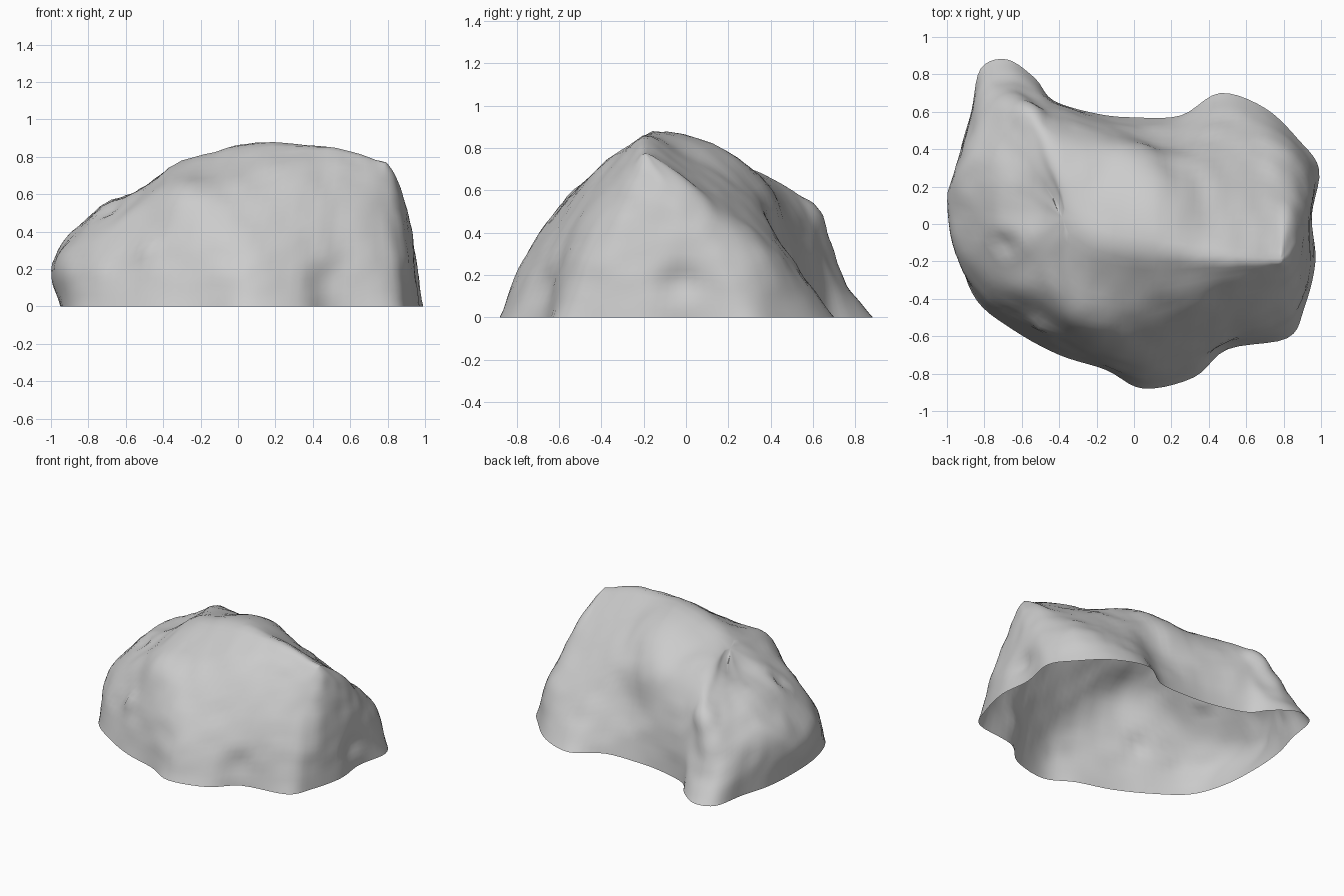
import bpy
import bmesh
from mathutils import Vector, noise

cube = bpy.data.objects.get("Cube")
if cube:
    bpy.data.objects.remove(cube)

AROUND, UPWARD = 5, 8    # samples between control points

# Contours in hundredths of a unit, counter-clockwise from the +x end
footprint = [
    (95, 4), (99, 29), (88, 45), (70, 62), (46, 70), (25, 58), (0, 57),
    (-20, 59), (-43, 66), (-53, 78), (-68, 88), (-82, 83), (-87, 60),
    (-93, 38), (-95, 12), (-93, -17), (-84, -41), (-64, -57), (-40, -70),
    (-15, -78), (5, -88), (32, -82), (50, -67), (82, -61), (91, -45), (97, -20)]
waist = [
    (94, 3, 30), (94, 22, 25), (84, 37, 29), (67, 50, 23), (46, 52, 25),
    (24, 46, 31), (2, 48, 32), (-20, 54, 32), (-42, 61, 33), (-53, 67, 27),
    (-66, 75, 18), (-78, 71, 20), (-86, 50, 30), (-93, 33, 32), (-100, 12, 22),
    (-94, -15, 25), (-81, -36, 24), (-59, -49, 27), (-37, -62, 31),
    (-12, -72, 31), (7, -77, 26), (33, -68, 30), (53, -59, 32), (78, -50, 34),
    (89, -38, 30), (94, -15, 30)]
shoulder = [
    (88, -5, 58), (84, 8, 56), (76, 18, 51), (60, 24, 52), (42, 26, 58),
    (25, 28, 64), (5, 34, 67), (-15, 36, 66), (-38, 43, 64), (-50, 53, 59),
    (-59, 57, 52), (-67, 52, 49), (-71, 40, 50), (-76, 25, 51), (-79, 8, 49),
    (-73, -10, 50), (-61, -25, 51), (-45, -34, 59), (-30, -49, 62),
    (-10, -53, 60), (10, -52, 59), (34, -44, 67), (56, -36, 69),
    (75, -30, 66), (83, -25, 64), (86, -16, 64)]
ridge = [(-36, 2, 77), (-26, -6, 81), (-10, -12, 85), (20, -17, 90),
         (50, -18, 87), (78, -20, 80)]

# Local swellings and hollows: centre, radius, push along the normal
lumps = [
    ((-0.57, 0.6, 0.5), 0.13, 0.025),
    ((0.15, 0.47, 0.35), 0.25, -0.03),
    ((0.1, 0.08, 0.8), 0.35, 0.04),
    ((-0.53, 0.08, 0.66), 0.24, -0.06),
    ((-0.2, -0.35, 0.72), 0.2, -0.02),
    ((0.92, -0.05, 0.15), 0.15, -0.04),
    ((0.45, -0.68, 0.12), 0.15, -0.03),
    ((-0.68, -0.1, 0.5), 0.1, -0.03),
    ((-0.5, -0.55, 0.3), 0.1, 0.025),
]


def vec(point):
    return Vector((*point, 0)[:3]) / 100


def spline(a, b, c, d, t):
    """Smooth curve from b to c."""
    return b + 0.5 * t * (c - a + t * (2 * a - 5 * b + 4 * c - d
                                       + t * (3 * (b - c) + d - a)))


def smooth_loop(points):
    pts = [vec(p) for p in points]
    n = len(pts)
    return [spline(pts[i - 1], pts[i], pts[(i + 1) % n], pts[(i + 2) % n], k / AROUND)
            for i in range(n) for k in range(AROUND)]


def ridge_point(x):
    """Point on the crest line, snapped so both slopes share vertices."""
    pts = [vec(p) for p in ridge]
    x = min(max(round(x / 0.06) * 0.06, pts[0].x), pts[-1].x)
    for a, b in zip(pts, pts[1:]):
        if x <= b.x:
            return a.lerp(b, (x - a.x) / (b.x - a.x))
    return pts[-1]


# Loft the slopes from the footprint up to the crest, leaving the base open
bm = bmesh.new()
columns = []
for foot, mid, top in zip(*map(smooth_loop, (footprint, waist, shoulder))):
    path = [foot, mid, top, ridge_point(top.x)]
    path = [2 * path[0] - path[1]] + path + [2 * path[3] - path[2]]
    points = [spline(*path[s:s + 4], k / UPWARD) for s in range(3) for k in range(UPWARD)]
    columns.append([bm.verts.new(p) for p in points + [path[4]]])
for i, left in enumerate(columns):
    right = columns[(i + 1) % len(columns)]
    for j in range(len(left) - 1):
        bm.faces.new((left[j], right[j], right[j + 1], left[j + 1]))
bmesh.ops.remove_doubles(bm, verts=bm.verts, dist=0.003)

# Soften the crest, then add lumps and weathered unevenness
inner = [v for v in bm.verts if not v.is_boundary]
for _ in range(3):
    bmesh.ops.smooth_vert(bm, verts=inner, factor=0.5, use_axis_x=True,
                          use_axis_y=True, use_axis_z=True)
bm.normal_update()
for v in inner:
    push = 0.012 * noise.noise(v.co * 4) + 0.008 * noise.noise(v.co * 10)
    for centre, radius, amount in lumps:
        near = max(0, 1 - (v.co - Vector(centre)).length_squared / radius ** 2)
        push += amount * near ** 2
    v.co += v.normal * push * min(1, v.co.z * 6)

mesh = bpy.data.meshes.new("boulder")
bm.to_mesh(mesh)
bm.free()
boulder = bpy.data.objects.new("boulder", mesh)
bpy.context.collection.objects.link(boulder)

# Stone colour
stone = bpy.data.materials.new("grey stone")
stone.use_nodes = True
colour = (0.6, 0.6, 0.6, 1)
stone.diffuse_color = colour
stone.node_tree.nodes["Principled BSDF"].inputs["Base Color"].default_value = colour
mesh.materials.append(stone)

bpy.context.view_layer.objects.active = boulder
boulder.select_set(True)
bpy.ops.object.shade_smooth_by_angle(angle=0.9)
